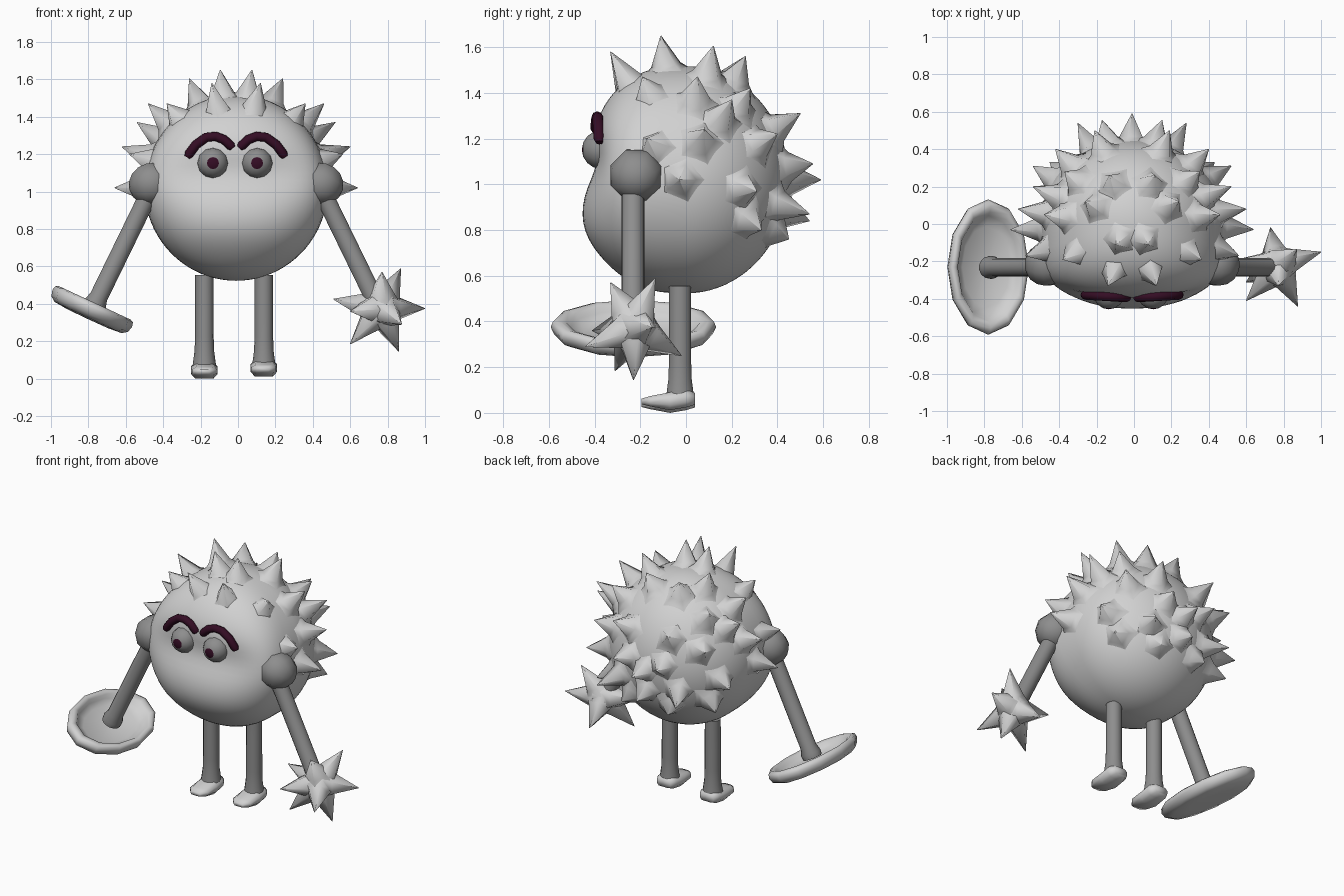
import bpy, bmesh, math
from mathutils import Vector, Matrix

if "Cube" in bpy.data.objects:
    bpy.data.objects.remove(bpy.data.objects["Cube"])


def colour(name, rgb):
    m = bpy.data.materials.new(name)
    m.diffuse_color = (*rgb, 1)
    m.use_nodes = True
    m.node_tree.nodes["Principled BSDF"].inputs["Base Color"].default_value = m.diffuse_color
    return m


LIGHT = colour("light grey", (0.64, 0.64, 0.64))
MID = colour("mid grey", (0.27, 0.27, 0.27))
DARK = colour("dark plum", (0.035, 0.004, 0.018))
CX = -0.01                      # body mirror plane


def finish(bm, name, mats, angle=50):
    bmesh.ops.recalc_face_normals(bm, faces=bm.faces)
    me = bpy.data.meshes.new(name)
    bm.to_mesh(me)
    bm.free()
    ob = bpy.data.objects.new(name, me)
    bpy.context.collection.objects.link(ob)
    for m in mats:
        me.materials.append(m)
    bpy.ops.object.select_all(action='DESELECT')
    ob.select_set(True)
    bpy.context.view_layer.objects.active = ob
    bpy.ops.object.shade_smooth_by_angle(angle=math.radians(angle))
    return ob


def loft(bm, rings):
    """Skin a list of closed rings and cap both ends."""
    vs = [[bm.verts.new(p) for p in r] for r in rings]
    n = len(vs[0])
    for a, b in zip(vs, vs[1:]):
        for i in range(n):
            j = (i + 1) % n
            bm.faces.new((a[i], a[j], b[j], b[i]))
    bm.faces.new(vs[0])
    bm.faces.new(vs[-1])


def frame(origin, axis):
    return Matrix.Translation(origin) @ Vector(axis).to_track_quat('Z', 'Y').to_matrix().to_4x4()


def lathe(bm, mat, profile, n, sx=1, sy=1):
    """Turn (radius, height) points round the local z axis."""
    loft(bm, [[mat @ Vector((r * sx * math.cos(2 * math.pi * i / n),
                             r * sy * math.sin(2 * math.pi * i / n), h))
               for i in range(n)] for r, h in profile])


def spike(bm, base, tip, flare, n=5):
    base, tip = Vector(base), Vector(tip)
    lathe(bm, frame(base, tip - base), flare + [(0.002, (tip - base).length)], n)


# Body: ball with a fuller, squarer front, a pushed-out belly and a hollow face
C = Vector((CX, 0, 1.02))
RX, RYF, RYB, RZ = 0.49, 0.44, 0.45, 0.497


def body_point(d):
    x, y, z = d
    p = Vector((x * RX, y * RYB, z * RZ)) + C
    if y < 0:
        f = (-y) ** (0.75 - 0.3 * x * x / (x * x + z * z + 0.001))
        side = math.exp(-(p.x / 0.38) ** 4)
        belly = 0.04 * math.exp(-((p.z - 0.78) / 0.17) ** 2)
        hollow = 0.045 * math.exp(-((p.z - 1.1) / 0.12) ** 2)
        p.y = -f * RYF + (hollow - belly) * side * f
    return p


bm = bmesh.new()
bmesh.ops.create_uvsphere(bm, u_segments=64, v_segments=40, radius=1)
for v in bm.verts:
    v.co = body_point(v.co)
finish(bm, "body", [LIGHT], 60)

# Hair: flared spikes over the top and back, mirrored left to right
tips = [(.085, -.11, 1.65), (.13, -.33, 1.58), (.25, .12, 1.605), (.37, -.19, 1.47),
        (.47, .05, 1.47), (.53, .2, 1.37), (.61, .08, 1.24), (.65, -.03, 1.02),
        (.57, -.17, 1.2), (.53, .31, .97), (.41, .40, 1.22), (.29, .54, .87),
        (.17, .45, .76), (.16, .555, 1.09), (0, .59, 1.02), (.12, .26, 1.56),
        (.2, .5, 1.31), (.36, .28, 1.42), (.44, .33, .8), (0, .54, .84)]
bm = bmesh.new()
for t in tips:
    for s in ((1, -1) if t[0] else (1,)):
        tip = Vector((CX + s * t[0], t[1], t[2]))
        d = tip - C
        e = Vector((d.x / RX, d.y / RYB, d.z / RZ)).normalized()
        hit = Vector((e.x * RX, e.y * RYB, e.z * RZ)) + C
        spike(bm, hit - (tip - hit).normalized() * 0.028, tip,
              [(0.14, -0.012), (0.1, 0.018), (0.068, 0.046)])
finish(bm, "hair_spikes", [LIGHT], 80)

for s, side in ((-1, "left"), (1, "right")):
    # Eye: low ball with its front cap as the pupil
    bm = bmesh.new()
    bmesh.ops.create_uvsphere(bm, u_segments=12, v_segments=8, radius=0.084)
    bmesh.ops.transform(bm, verts=bm.verts, matrix=Matrix.Translation(
        (-0.016 + s * 0.118, -0.372, 1.152)) @ Matrix.Rotation(math.pi / 2, 4, 'X'))
    for f in bm.faces:
        f.material_index = int(f.calc_center_median().y < -0.372 - 0.076)
    finish(bm, side + "_eye", [MID, DARK], 50)

    # Eyebrow: bent tube
    path = [(.018, 1.232), (.028, 1.243), (.065, 1.278), (.11, 1.295), (.16, 1.29),
            (.215, 1.25), (.252, 1.2), (.262, 1.183)]
    bm = bmesh.new()
    rings = []
    for i, (px, pz) in enumerate(path):
        a, b = path[max(i - 1, 0)], path[min(i + 1, len(path) - 1)]
        r = 0.016 if i in (0, len(path) - 1) else 0.025
        m = frame((CX + s * px, -0.395 + 0.06 * px, pz), (s * (b[0] - a[0]), 0, b[1] - a[1]))
        rings.append([m @ Vector((r * math.cos(k * math.pi / 4), r * math.sin(k * math.pi / 4), 0))
                      for k in range(8)])
    loft(bm, rings)
    finish(bm, side + "_eyebrow", [DARK])

    # Shoulder ball, half sunk in the body
    bm = bmesh.new()
    bmesh.ops.create_uvsphere(bm, u_segments=8, v_segments=8, radius=0.122)
    bmesh.ops.transform(bm, verts=bm.verts, matrix=Matrix.Translation(
        (CX + s * 0.453, -0.217, 1.04)) @ Matrix.Rotation(s * 0.25, 4, 'Y')
        @ Matrix.Rotation(math.pi / 2, 4, 'Y') @ Matrix.Rotation(math.pi / 8, 4, 'Z'))
    finish(bm, side + "_shoulder", [MID], 60)

    # Arm tube with a flared wrist
    top, end = Vector((CX + s * 0.46, -0.232, 1.0)), Vector((CX + s * 0.765, -0.232, 0.375))
    length = (end - top).length
    bm = bmesh.new()
    lathe(bm, frame(top, end - top),
          [(0.05, 0), (0.05, length - 0.07), (0.062, length - 0.03), (0.06, length)], 14)
    finish(bm, side + "_arm", [MID])

    # Leg tube, wider at the ankle
    lx = -0.021 + s * 0.159
    low = 0 if s < 0 else 0.012
    bm = bmesh.new()
    lathe(bm, Matrix.Translation((lx, -0.026, 0)),
          [(0.064, 0.06), (0.06, 0.09), (0.052, 0.15), (0.05, 0.22), (0.049, 0.555)], 14)
    finish(bm, side + "_leg", [MID])

    # Shoe: rounded sections from toe to heel (y, half width, bottom, top)
    bm = bmesh.new()
    rings = []
    for y, w, zb, zt in ((-.195, .035, .026, .05), (-.155, .066, .016, .062), (-.07, .07, 0, .078),
                         (.0, .07, .012, .09), (.04, .05, .024, .075)):
        rings.append([(lx + w * cx, y, low + zb + (zt - zb) * cz) for cx, cz in
                      ((-.7, 0), (.7, 0), (1, .3), (1, .7), (.65, 1), (-.65, 1), (-1, .7), (-1, .3))])
    loft(bm, rings)
    finish(bm, side + "_shoe", [LIGHT], 70)

# Left hand: oval dish with a thick rim, hollow towards the arm
tilt = Matrix.Translation((-0.785, -0.23, 0.363)) @ Matrix.Rotation(math.radians(25), 4, 'Y')
bm = bmesh.new()
lathe(bm, tilt, [(.02, -.048), (.5, -.047), (.84, -.04), (.96, -.02), (1, .014), (.975, .038),
                 (.9, .046), (.81, .036), (.76, .012), (.6, -.012), (.02, -.024)], 12, 0.235, 0.362)
finish(bm, "left_dish_hand", [LIGHT], 70)

# Right hand: spiky star
hub = Vector((0.765, -0.225, 0.375))
bm = bmesh.new()
bmesh.ops.create_icosphere(bm, subdivisions=2, radius=0.1, matrix=Matrix.Translation(hub))
for t in [(.87, -.135, .587), (.77, -.33, .57), (1, -.15, .375), (.86, -.23, .145),
          (.6, -.31, .185), (.51, -.2, .425), (.6, -.41, .36), (.875, -.44, .29),
          (.73, -.02, .25)]:
    d = (Vector(t) - hub).normalized()
    spike(bm, hub + d * 0.045, t, [(0.095, 0), (0.068, 0.048)])
finish(bm, "right_star_hand", [LIGHT], 80)
